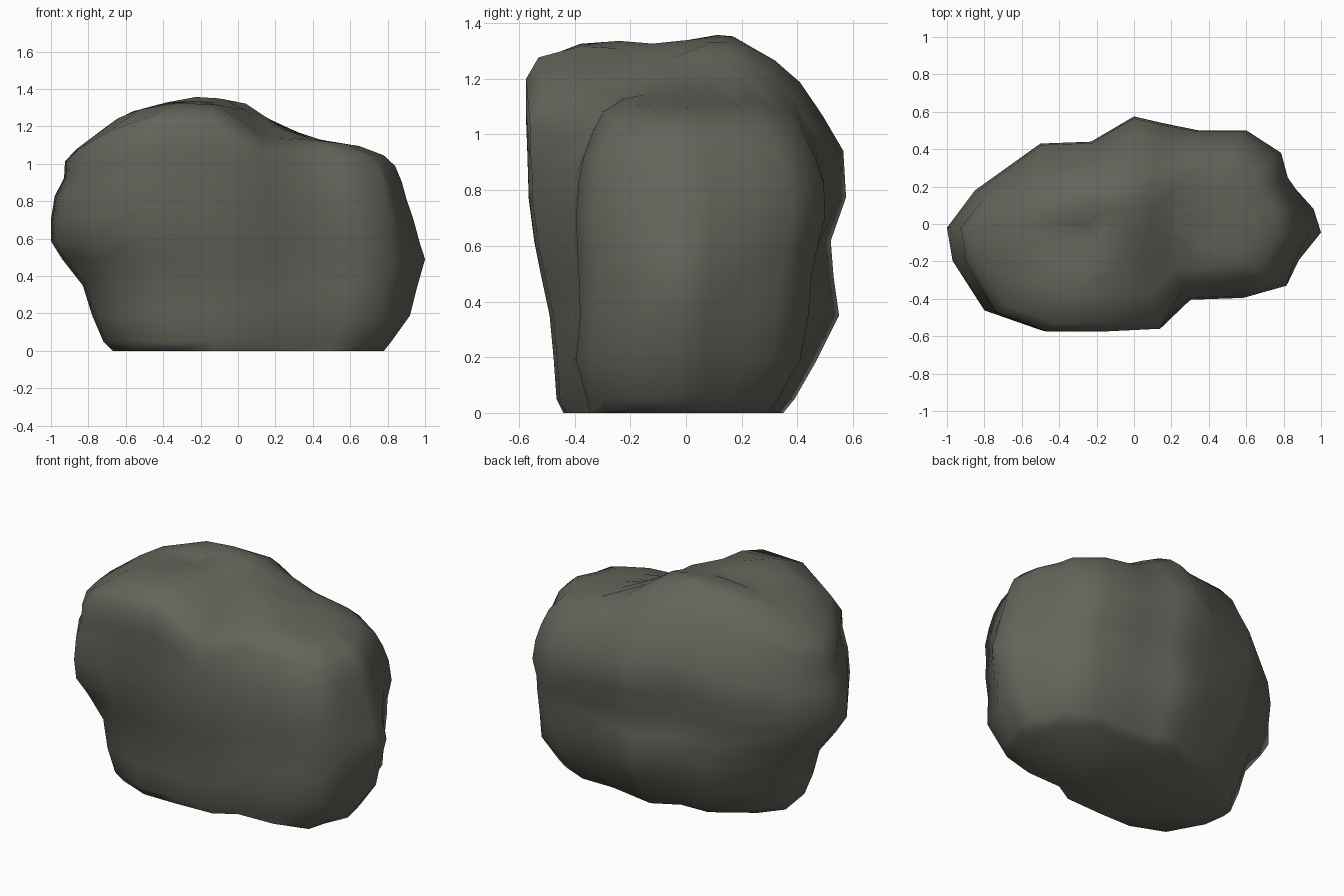
import bpy, bmesh, math

if "Cube" in bpy.data.objects:
    bpy.data.objects.remove(bpy.data.objects["Cube"])

# Widest plan outline of the boulder, counter-clockwise from the right tip
PLAN = [(1, -.05), (.96, .09), (.83, .25), (.78, .38), (.64, .5), (.37, .5), (.16, .54), (0, .575),
        (-.23, .44), (-.5, .43), (-.85, .18), (-1, -.02), (-.97, -.2), (-.8, -.47), (-.5, -.575),
        (-.18, -.575), (.16, -.56), (.32, -.405), (.62, -.395), (.82, -.33), (.88, -.2)]

# Height, then reach to the left, right, front and back, and front and back of the right shoulder
LEVELS = [(0, .67, .78, .44, .35, .35, .3), (.05, .72, .82, .465, .39, .36, .33),
          (.19, .78, .92, .475, .47, .4, .41), (.35, .83, .96, .49, .55, .385, .44),
          (.49, .94, 1, .52, .53, .39, .45), (.62, 1, .97, .545, .52, .395, .47),
          (.78, 1, .94, .565, .575, .4, .5), (.95, .98, .9, .57, .565, .39, .495),
          (1.08, .93, .875, .575, .49, .37, .46), (1.2, .925, .84, .575, .41, .335, .415),
          (1.28, .86, .78, .53, .32, .3, .35), (1.33, .66, .65, .38, .22, .23, .25),
          (1.335, .45, .45, .24, .15, .15, .15), (1.34, .25, .25, .12, .08, .08, .08)]

# Crest height along x: tall left hump, lower right shoulder
CREST = [(-1, 1.1), (-.85, 1.12), (-.6, 1.27), (-.42, 1.32), (-.18, 1.335),
         (.04, 1.31), (.3, 1.145), (.55, 1.11), (.75, 1.08), (1, 1.08)]


def crest(x):
    for (x0, h0), (x1, h1) in zip(CREST, CREST[1:]):
        if x <= x1:
            return h0 + (h1 - h0) * (x - x0) / (x1 - x0)
    return CREST[-1][1]


def bell(v, centre, width):
    return math.exp(-((v - centre) / width) ** 2)


def place(px, py, level):
    z, left, right, front, back, near, far = level
    # Right tip is pointed at mid height only, blunter above and below
    if px > .7:
        px += (1 - px) * .35 * (1 - bell(z, .49, .25))
    x = px * (left if px < 0 else right)
    if px > .2 and py < -.1:
        y = py / .4 * near
    elif px > .3 and py > .05:
        y = py / .5 * far
    else:
        y = py / .575 * (front if py < 0 else back)
    # Undercut pocket low on the front left
    if px < -.6 and py < -.1:
        y *= 1 - .1 * bell(z, .42, .13)
    nominal = z
    if z > .5:
        z = .5 + (z - .5) * (crest(x) - .5) / .83
    # Front of the hump slopes away towards the right shoulder
    if nominal > 1 and y < -.05:
        z -= .1 * bell(x, .12, .16) * min(1, (-.05 - y) / .2)
    # Shallow groove along the crown, with a ridge behind it
    if nominal > 1.3:
        z += .025 * bell(y, .14, .07) * bell(x, -.18, .2) - .04 * bell(y, -.06, .05) * bell(x, -.2, .35)
    return x, y, z


stone = bpy.data.materials.new("dark olive stone")
stone.diffuse_color = (.13, .128, .105, 1)
stone.use_nodes = True
stone.node_tree.nodes["Principled BSDF"].inputs["Base Color"].default_value = stone.diffuse_color

# Boulder: stacked outlines joined into a closed skin
bm = bmesh.new()
rings = [[bm.verts.new(place(px, py, lv)) for px, py in PLAN] for lv in LEVELS]
n = len(PLAN)
for low, high in zip(rings, rings[1:]):
    for i in range(n):
        j = (i + 1) % n
        bm.faces.new((low[i], low[j], high[j], high[i]))
bm.faces.new(rings[0][::-1])
crown = bm.faces.new(rings[-1])
bmesh.ops.triangulate(bm, faces=[crown])
bmesh.ops.recalc_face_normals(bm, faces=bm.faces)

mesh = bpy.data.meshes.new("boulder")
bm.to_mesh(mesh)
bm.free()
mesh.materials.append(stone)
boulder = bpy.data.objects.new("boulder", mesh)
bpy.context.collection.objects.link(boulder)
bpy.context.view_layer.objects.active = boulder
boulder.select_set(True)
bpy.ops.object.shade_smooth_by_angle(angle=math.radians(60))
